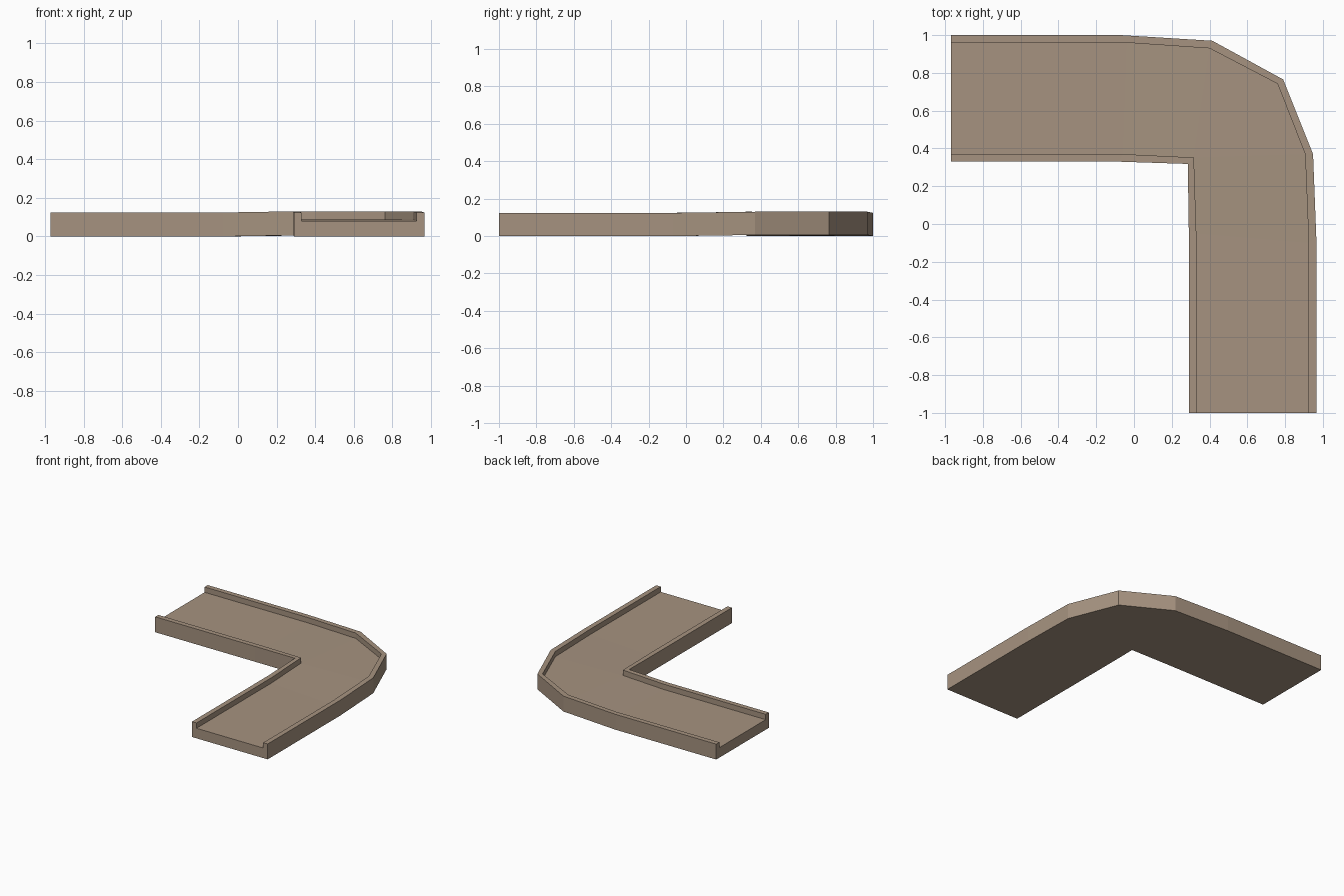
import bpy, bmesh

if "Cube" in bpy.data.objects:
    bpy.data.objects.remove(bpy.data.objects["Cube"])

# one flat tan colour
tan = bpy.data.materials.new("tan stone")
tan.diffuse_color = (0.38, 0.29, 0.215, 1)
tan.use_nodes = True
tan.node_tree.nodes["Principled BSDF"].inputs["Base Color"].default_value = tan.diffuse_color

# stations along the bend: outer edge, outer lip, inner lip, inner edge, lift
corner_lip, corner = (0.317, 0.352), (0.285, 0.318)
stations = [
    ((-0.97, 1.0), (-0.97, 0.96), (-0.97, 0.37), (-0.97, 0.33), 0.0),
    ((-0.07, 1.0), (-0.04, 0.96), (-0.06, 0.37), (-0.08, 0.33), 0.0),
    ((0.415, 0.97), (0.40, 0.93), corner_lip, corner, 0.006),
    ((0.79, 0.765), (0.76, 0.742), corner_lip, corner, 0.006),
    ((0.948, 0.37), (0.906, 0.37), corner_lip, corner, 0.006),
    ((0.965, -0.07), (0.925, -0.10), (0.33, -0.05), (0.29, -0.03), 0.0),
    ((0.965, -1.0), (0.925, -1.0), (0.33, -1.0), (0.29, -1.0), 0.0),
]
TOP, FLOOR = 0.124, 0.081
# U-shaped channel section: (which edge of the station, height)
section = [(0, 0.0), (0, TOP), (1, TOP), (1, FLOOR),
           (2, FLOOR), (2, TOP), (3, TOP), (3, 0.0)]

# sweep the section around the bend
bm = bmesh.new()
rings = [[bm.verts.new((*s[e], z + s[4])) for e, z in section] for s in stations]
n = len(section)
for a, b in zip(rings, rings[1:]):
    for i in range(n):
        j = (i + 1) % n
        bm.faces.new((a[i], a[j], b[j], b[i]))

# end caps: left lip, slab, right lip
for r in (rings[0], rings[-1]):
    bm.faces.new(r)

# merge the shared inner corner
bmesh.ops.remove_doubles(bm, verts=bm.verts, dist=0.0005)
bmesh.ops.recalc_face_normals(bm, faces=bm.faces)
mesh = bpy.data.meshes.new("curved_channel")
bm.to_mesh(mesh)
bm.free()
mesh.materials.append(tan)
obj = bpy.data.objects.new("curved_channel", mesh)
bpy.context.collection.objects.link(obj)
